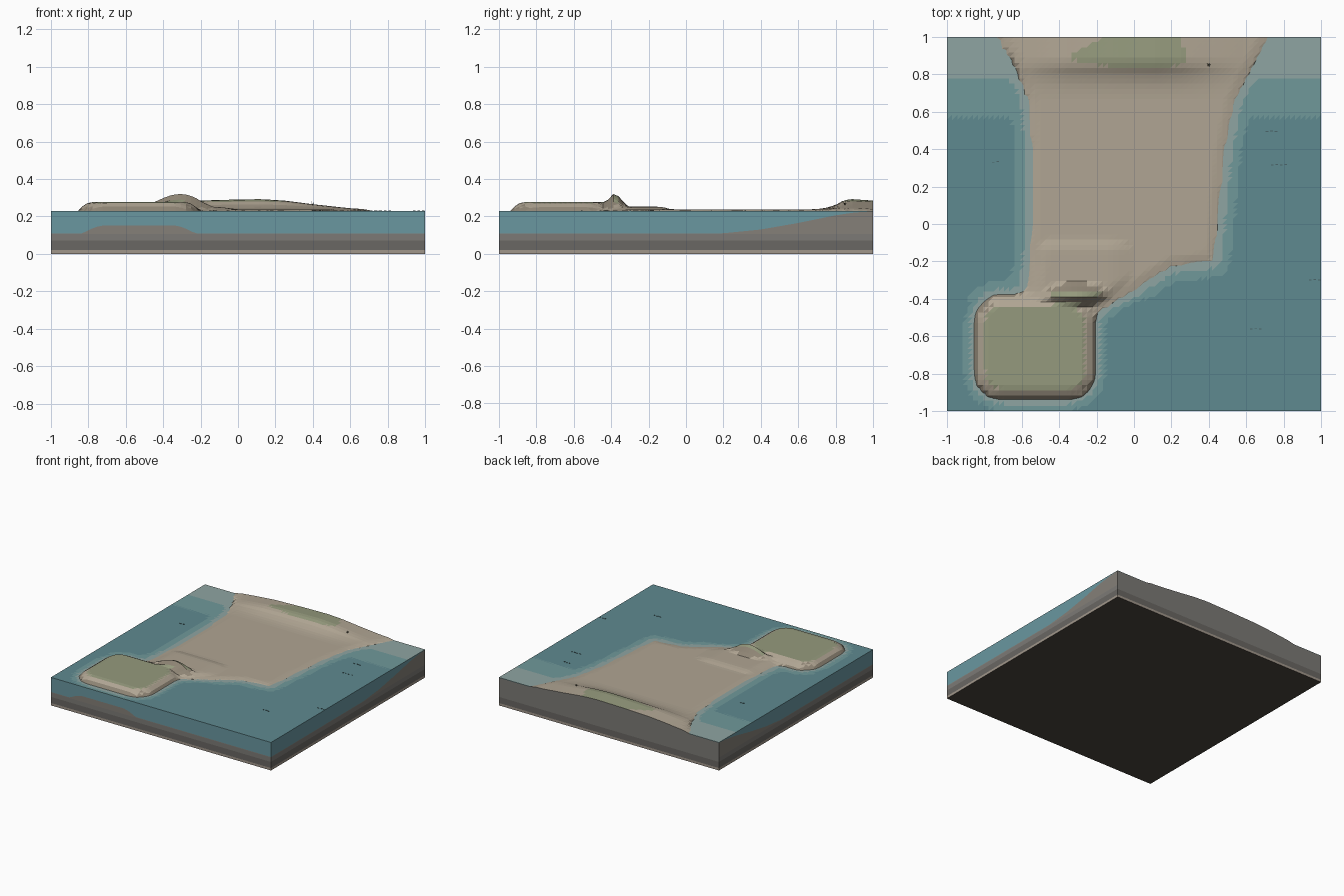
import bpy, bmesh, math, random
from mathutils import Vector

if "Cube" in bpy.data.objects:
    bpy.data.objects.remove(bpy.data.objects["Cube"])

random.seed(4)
N = 72            # terrain cells per side
SEA = 0.23        # water level


def mat(name, hexcol):
    c = [int(hexcol[i:i + 2], 16) / 255 for i in (0, 2, 4)]
    m = bpy.data.materials.new(name)
    m.diffuse_color = [((v + 0.055) / 1.055) ** 2.4 for v in c] + [1]
    m.use_nodes = True
    m.node_tree.nodes["Principled BSDF"].inputs["Base Color"].default_value = m.diffuse_color
    return m


def finish(name, bm, mats):
    me = bpy.data.meshes.new(name)
    bm.to_mesh(me)
    bm.free()
    for m in mats:
        me.materials.append(m)
    ob = bpy.data.objects.new(name, me)
    bpy.context.collection.objects.link(ob)
    return ob


def smooth(t):
    t = max(0.0, min(1.0, t))
    return t * t * (3 - 2 * t)


def curve(pts, x):
    if x <= pts[0][0]:
        return pts[0][1]
    for (x0, y0), (x1, y1) in zip(pts, pts[1:]):
        if x <= x1:
            return y0 + (y1 - y0) * (x - x0) / (x1 - x0)
    return pts[-1][1]


# shoreline of the sandy neck, seen from above
SHORE = [(-.75, 1.5), (-.73, 1), (-.64, .85), (-.57, .65), (-.55, .4), (-.55, 0), (-.56, -.2),
         (-.58, -.34), (-.7, -.45), (-.25, -.58), (-.18, -.47), (0, -.36), (.1, -.29), (.2, -.23),
         (.43, -.2), (.46, .1), (.49, .4), (.54, .65), (.64, .85), (.72, 1), (.75, 1.5)]
HILL_X = [(-.73, 0), (-.5, .5), (-.36, .75), (-.1, .92), (.12, 1), (.25, .85), (.4, .5), (.6, .1), (.72, 0)]
HILL_Y = [(.68, 0), (.74, .1), (.8, .42), (.84, .85), (.88, 1), (1, .85)]
BED_Y = [(.2, .11), (.4, .13), (.6, .165), (.8, .206), (.9, .221), (1, .227)]


def poly_dist(x, y):
    """Signed distance to the shoreline, positive on land."""
    best, inside = 9.0, False
    for (ax, ay), (bx, by) in zip(SHORE, SHORE[1:] + SHORE[:1]):
        dx, dy = bx - ax, by - ay
        t = max(0, min(1, ((x - ax) * dx + (y - ay) * dy) / (dx * dx + dy * dy)))
        best = min(best, math.hypot(x - ax - t * dx, y - ay - t * dy))
        if (ay > y) != (by > y) and x < ax + (y - ay) * dx / dy:
            inside = not inside
    return best if inside else -best


def head_dist(x, y):
    """Signed distance to the rounded headland, positive on land."""
    r = 0.15
    qx, qy = abs(x + .53) - .325 + r, abs(y + .66) - .28 + r
    return r - math.hypot(max(qx, 0), max(qy, 0)) - min(max(qx, qy), 0)


def height(x, y):
    dh = head_dist(x, y)
    d = max(poly_dist(x, y), dh)
    if d < 0:
        slope = 1.3 if y < -.4 else .85
        return max(curve(BED_Y, y), SEA + slope * d)
    z = SEA + .008 * min(1, d / .05)
    if dh > 0:
        z = max(z, SEA + .046 * min(1, (dh + .012) / .07))
    edge = smooth(d / .1)
    # low terrace behind the ridge
    z = max(z, SEA + .022 * edge * smooth((.1 - x) / .25) * smooth((-y - .03) / .12) * smooth((y + .6) / .1))
    # narrow dune ridge and the broad hill at the back
    sy = .035 if y < -.385 else .045
    ridge = .09 * math.exp(-((x + .31) / .17) ** 2 - .5 * ((y + .385) / sy) ** 2)
    z = max(z, SEA + ridge * edge)
    return z + .055 * curve(HILL_X, x) * curve(HILL_Y, y)


P = [-1 + 2 * i / N for i in range(N + 1)]
H = [[height(x, y) for y in P] for x in P]

# outer ring of grid indices, for the side walls
ring = [(i, 0) for i in range(N)] + [(N, j) for j in range(N)] + \
       [(i, N) for i in range(N, 0, -1)] + [(0, j) for j in range(N, 0, -1)]
PAIRS = list(zip(ring, ring[1:] + ring[:1]))


def wall(bm, a, b, lo, hi, idx):
    co = [(P[a[0]], P[a[1]], lo[0]), (P[b[0]], P[b[1]], lo[1]),
          (P[b[0]], P[b[1]], hi[1]), (P[a[0]], P[a[1]], hi[0])]
    co = [c for k, c in enumerate(co) if (Vector(c) - Vector(co[k - 1])).length > 1e-5]
    if len(co) > 2:
        bm.faces.new([bm.verts.new(c) for c in co]).material_index = idx


# land: height field with layered side walls and a flat underside
bm = bmesh.new()
grid = [[bm.verts.new((P[i], P[j], H[i][j])) for j in range(N + 1)] for i in range(N + 1)]
for i in range(N):
    for j in range(N):
        a, b, c, d = grid[i][j], grid[i + 1][j], grid[i + 1][j + 1], grid[i][j + 1]
        for tri in ((a, b, c), (a, c, d)):
            f = bm.faces.new(tri)
            f.normal_update()
            z = f.calc_center_median().z
            if f.normal.z < .82:
                f.material_index = 2
            elif z > (.279 if f.calc_center_median().y > 0 else .272):
                f.material_index = 1
for a, b in PAIRS:
    ha, hb = H[a[0]][a[1]], H[b[0]][b[1]]
    back = a[1] == N and b[1] == N
    for lo, hi, idx in ((0, .02, 3), (.02, .07, 4), (.07, .105, 5)):
        wall(bm, a, b, (lo, lo), (hi, hi), idx)
    wall(bm, a, b, (.105, .105), (ha, hb), 5 if back else 6)
bm.faces.new([bm.verts.new((x, y, 0)) for x, y in ((-1, -1), (-1, 1), (1, 1), (1, -1))]).material_index = 7
bmesh.ops.remove_doubles(bm, verts=bm.verts, dist=1e-5)
finish("land", bm, [mat("sand", "b0a593"), mat("grass", "959a7d"), mat("bank", "8f8575"),
                    mat("lower_layer", "a0968a"), mat("dark_layer", "6a6763"), mat("grey_layer", "7c7a76"),
                    mat("bed_layer", "858078"), mat("underside", "4c453d")])

# water: surface coloured by depth, with side walls down to the sea bed
bm = bmesh.new()
for i in range(N):
    for j in range(N):
        hs = [H[i][j], H[i + 1][j], H[i + 1][j + 1], H[i][j + 1]]
        if min(hs) >= SEA:
            continue
        vs = [bm.verts.new((P[k], P[m], SEA)) for k, m in ((i, j), (i + 1, j), (i + 1, j + 1), (i, j + 1))]
        for t in ((0, 1, 2), (0, 2, 3)):
            f = bm.faces.new([vs[k] for k in t])
            mean = sum(hs[k] for k in t) / 3
            f.material_index = 0 if mean > .2 else 1 if mean > .16 else 2
for a, b in PAIRS:
    lo = [min(SEA, H[k[0]][k[1]]) for k in (a, b)]
    if min(lo) < SEA:
        wall(bm, a, b, lo, (SEA, SEA), 3)
bmesh.ops.remove_doubles(bm, verts=bm.verts, dist=1e-5)
finish("water", bm, [mat("shallow_water", "8fa5a2"), mat("mid_water", "70999a"),
                     mat("deep_water", "5f8a90"), mat("water_side", "6a97a0")])

# small broken wave crests
bm = bmesh.new()
for x, y, n in ((-.74, .33, 2), (.735, .495, 3), (.775, .315, 4), (.965, -.3, 3), (.65, -.56, 3)):
    for k in range(n):
        r = bmesh.ops.create_cube(bm, size=1)["verts"]
        bmesh.ops.scale(bm, verts=r, vec=(.014, .005, .003))
        bmesh.ops.translate(bm, verts=r, vec=(x + (k - (n - 1) / 2) * .024, y + .003 * (k % 2), SEA + .001))
finish("wave_crests", bm, [mat("crest", "4a6468")])

# tuft of dry grass on the back hill
bm = bmesh.new()
tx, ty = .4, .85
tz = height(tx, ty) - .003
for k in range(5):
    ang = k * math.tau / 5
    lean = Vector((math.cos(ang), math.sin(ang), 0))
    side = Vector((-lean.y, lean.x, 0)) * .003
    base = Vector((tx, ty, tz))
    tip = base + lean * .012 + Vector((0, 0, random.uniform(.018, .028)))
    bm.faces.new([bm.verts.new(p) for p in (base - side, base + side, tip)])
finish("grass_tuft", bm, [mat("dry_grass", "5d5a45")])
